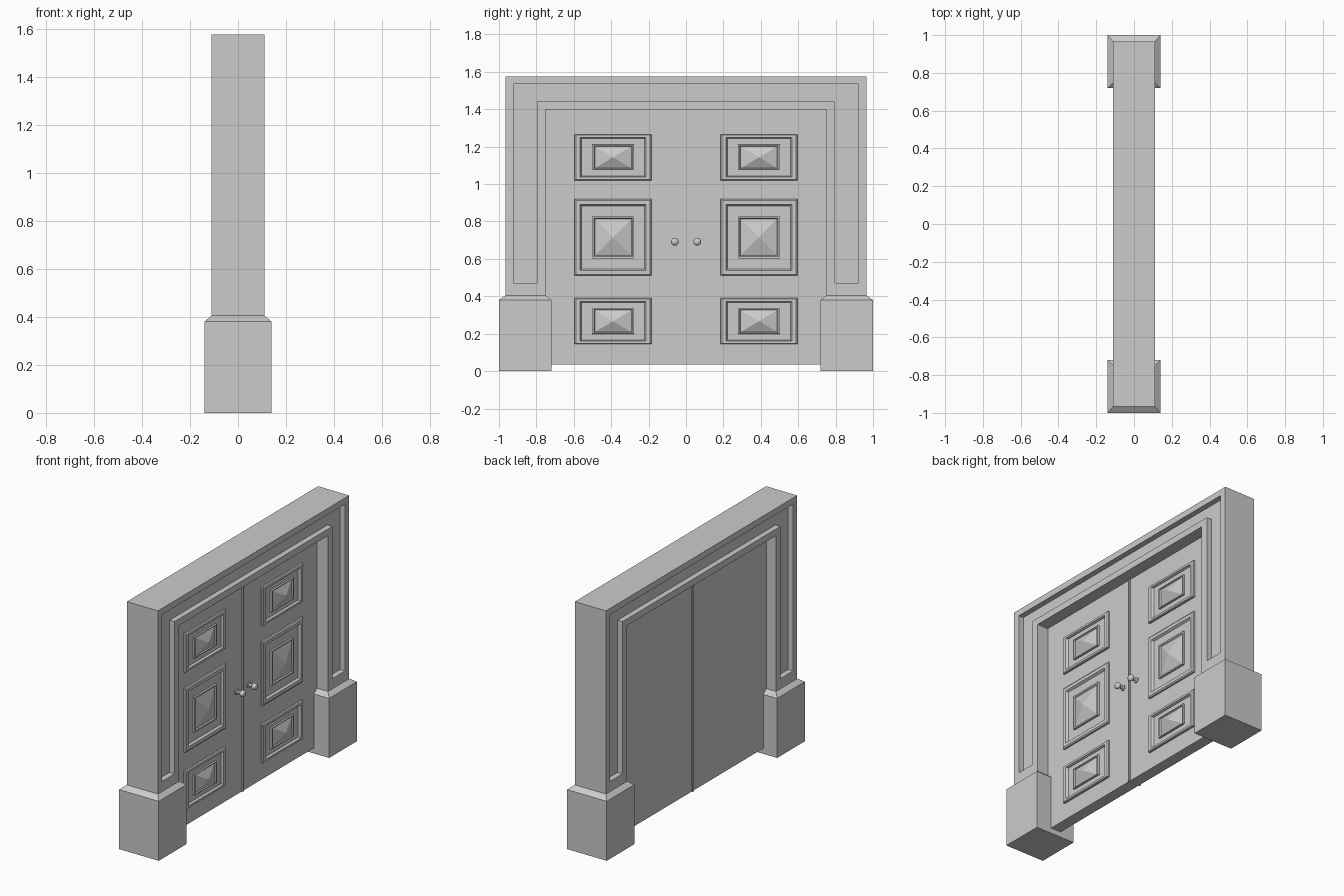
import bpy, bmesh, math
from mathutils import Matrix

if "Cube" in bpy.data.objects:
    bpy.data.objects.remove(bpy.data.objects["Cube"])

stone = bpy.data.materials.new("light_grey")
stone.diffuse_color = (0.6, 0.6, 0.6, 1)
stone.use_nodes = True
stone.node_tree.nodes["Principled BSDF"].inputs["Base Color"].default_value = stone.diffuse_color


def make(name, bm):
    bmesh.ops.recalc_face_normals(bm, faces=bm.faces)
    me = bpy.data.meshes.new(name)
    bm.to_mesh(me)
    bm.free()
    me.materials.append(stone)
    ob = bpy.data.objects.new(name, me)
    bpy.context.collection.objects.link(ob)
    return ob


def box(name, x0, x1, y0, y1, z0, z1):
    bm = bmesh.new()
    m = Matrix.Translation(((x0 + x1) / 2, (y0 + y1) / 2, (z0 + z1) / 2)) @ \
        Matrix.Diagonal((x1 - x0, y1 - y0, z1 - z0, 1))
    bmesh.ops.create_cube(bm, size=1, matrix=m)
    return make(name, bm)


def arch(name, x0, x1, yi, yo, z0, zi, zo):
    """Square arch (upside-down U) extruded along x."""
    pts = [(-yo, z0), (-yo, zo), (yo, zo), (yo, z0),
           (yi, z0), (yi, zi), (-yi, zi), (-yi, z0)]
    bm = bmesh.new()
    f = bm.faces.new([bm.verts.new((x0, y, z)) for y, z in pts])
    r = bmesh.ops.extrude_face_region(bm, geom=[f])
    vs = [g for g in r["geom"] if isinstance(g, bmesh.types.BMVert)]
    bmesh.ops.translate(bm, verts=vs, vec=(x1 - x0, 0, 0))
    return make(name, bm)


def loft(bm, rings):
    """Bridge consecutive four-point rings; returns vertex rings."""
    vr = [[bm.verts.new(p) for p in r] for r in rings]
    for a, b in zip(vr, vr[1:]):
        for i in range(4):
            j = (i + 1) % 4
            bm.faces.new((a[i], a[j], b[j], b[i]))
    return vr


# Door frame with a sunken channel on both faces
frame = arch("door_frame", -0.11, 0.11, 0.75, 0.965, 0.405, 1.40, 1.575)
for s in (-1, 1):
    a, b = sorted((s * 0.075, s * 0.2))
    cut = arch("channel_cutter", a, b, 0.797, 0.922, 0.47, 1.442, 1.535)
    cut.hide_render = True
    mod = frame.modifiers.new("channel", 'BOOLEAN')
    mod.operation, mod.object, mod.solver = 'DIFFERENCE', cut, 'EXACT'
    bpy.context.view_layer.objects.active = frame
    bpy.ops.object.modifier_apply(modifier=mod.name)
    bpy.data.objects.remove(cut)

# Plinths with chamfered tops
for s, side in ((-1, "left"), (1, "right")):
    bm = bmesh.new()
    rings = []
    for hx, y0, y1, z in ((0.14, 0.72, 1.0, 0), (0.14, 0.72, 1.0, 0.38),
                          (0.11, 0.75, 0.965, 0.405)):
        rings.append([(-hx, s * y0, z), (hx, s * y0, z), (hx, s * y1, z), (-hx, s * y1, z)])
    vr = loft(bm, rings)
    bm.faces.new(vr[0])
    bm.faces.new(vr[-1])
    make(side + "_plinth", bm)

# Door leaves and the strip covering the joint
XF, XB = 0.032, -0.042
box("left_door", XB, XF, -0.75, -0.002, 0.035, 1.40)
box("right_door", XB, XF, -0.002, 0.75, 0.035, 1.40)
box("joint_strip", XB - 0.008, XF + 0.008, -0.008, 0.004, 0.035, 1.40)

# Moulded panels: (scale of half size, height above the door)
PROFILE = ((1.0, -0.005), (1.0, 0.010), (0.965, 0.016), (0.86, 0.016), (0.82, 0.002),
           (0.55, 0.002), (0.545, 0.013), (0.50, 0.013), (0.475, 0.006))
for s, side in ((-1, "left"), (1, "right")):
    for zc, hh, level in ((1.143, 0.123, "top"), (0.715, 0.205, "middle"), (0.267, 0.123, "bottom")):
        bm = bmesh.new()
        yc, hw = s * 0.39, 0.206
        vr = loft(bm, [[(XF + h, yc + k * hw * a, zc + k * hh * b)
                        for a, b in ((-1, -1), (1, -1), (1, 1), (-1, 1))] for k, h in PROFILE])
        tip = bm.verts.new((XF + 0.035, yc, zc))
        for i in range(4):
            bm.faces.new((vr[-1][i], vr[-1][(i + 1) % 4], tip))
        make(f"{side}_{level}_panel", bm)

# Door knobs: rosette, stem and ball turned around the x axis
KNOB = ((0, 0.018), (0.006, 0.018), (0.009, 0.009), (0.028, 0.008), (0.032, 0.016),
        (0.040, 0.021), (0.048, 0.021), (0.056, 0.015), (0.060, 0.0))
for s, side in ((-1, "left"), (1, "right")):
    bm = bmesh.new()
    vs = [bm.verts.new((XF + x, r, 0)) for x, r in KNOB]
    es = [bm.edges.new(p) for p in zip(vs, vs[1:])]
    bmesh.ops.spin(bm, geom=vs + es, cent=(0, 0, 0), axis=(1, 0, 0),
                   angle=2 * math.pi, steps=16)
    bmesh.ops.remove_doubles(bm, verts=bm.verts, dist=0.0005)
    bmesh.ops.translate(bm, verts=bm.verts, vec=(0, s * 0.06, 0.692))
    ob = make(side + "_knob", bm)
    for o in bpy.context.selected_objects:
        o.select_set(False)
    ob.select_set(True)
    bpy.context.view_layer.objects.active = ob
    bpy.ops.object.shade_smooth_by_angle(angle=math.radians(40))
